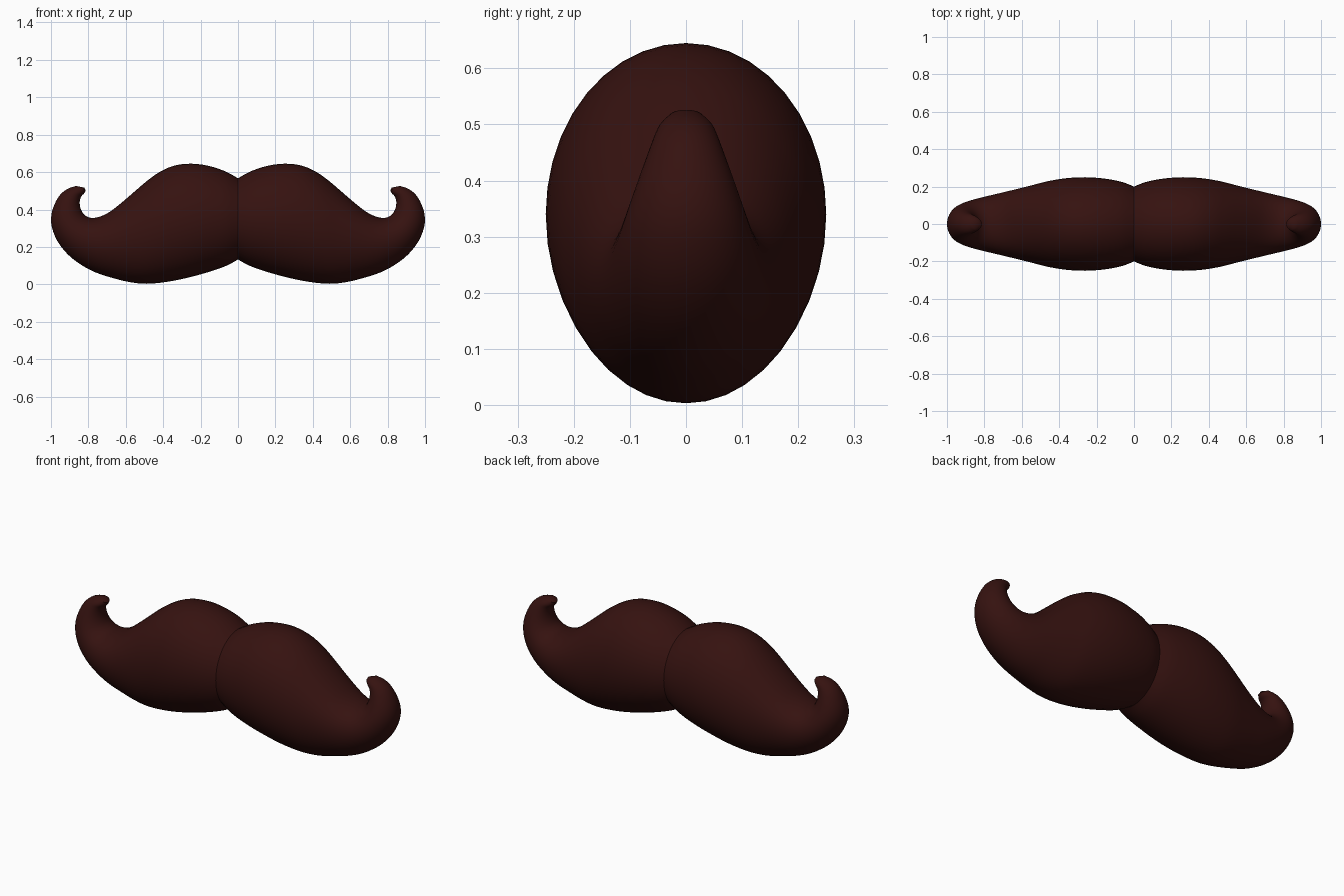
import bpy, bmesh, math
from mathutils import Vector

if "Cube" in bpy.data.objects:
    bpy.data.objects.remove(bpy.data.objects["Cube"])

# Cross-sections of one half: top x, top z, bottom x, bottom z, half depth
SECTIONS = [
    (0, .567, 0, .133, .20), (.07, .605, .06, .10, .225),
    (.16, .634, .16, .065, .243), (.25, .645, .27, .035, .25),
    (.34, .635, .38, .013, .245), (.42, .60, .49, .003, .23),
    (.49, .55, .58, .012, .21), (.56, .49, .67, .034, .19),
    (.63, .43, .76, .063, .17), (.69, .385, .84, .105, .153),
    (.745, .36, .91, .16, .137), (.79, .356, .965, .23, .122),
    (.825, .375, .995, .305, .106), (.843, .41, .998, .37, .089),
    (.846, .445, .98, .43, .072), (.838, .47, .95, .48, .058),
    (.823, .486, .91, .511, .047), (.814, .502, .865, .526, .03),
]
TIP = (.822, .517)
SIDES, STEPS = 40, 3


def spline(a, b, c, d, t):
    """Catmull-Rom blend of four numbers."""
    return .5 * (2*b + (c - a)*t + (2*a - 5*b + 4*c - d)*t*t
                 + (3*b - a - 3*c + d)*t**3)


def smooth_sections():
    n, out = len(SECTIONS), []
    for i in range(n - 1):
        p = [SECTIONS[min(max(k, 0), n - 1)] for k in range(i - 1, i + 3)]
        if i == 0:  # straight continuation at the centre crease
            p[0] = tuple(2*u - v for u, v in zip(p[1], p[2]))
        for s in range(STEPS):
            out.append([spline(*q, s / STEPS) for q in zip(*p)])
    out.append(list(SECTIONS[-1]))
    return out


# Loft elliptical rings along the curl
bm = bmesh.new()
rings = []
for tx, tz, bx, bz, d in smooth_sections():
    top, bot = Vector((tx, 0, tz)), Vector((bx, 0, bz))
    mid, axis = (top + bot) / 2, (top - bot) / 2
    ring = []
    for k in range(SIDES):
        a = 2 * math.pi * k / SIDES
        ring.append(bm.verts.new(mid + axis * math.cos(a) + Vector((0, d * math.sin(a), 0))))
    rings.append(ring)
for r0, r1 in zip(rings, rings[1:]):
    for k in range(SIDES):
        j = (k + 1) % SIDES
        bm.faces.new((r0[k], r0[j], r1[j], r1[k]))
# Rounded tip
tip = bm.verts.new((TIP[0], 0, TIP[1]))
for k in range(SIDES):
    bm.faces.new((rings[-1][k], rings[-1][(k + 1) % SIDES], tip))
bmesh.ops.recalc_face_normals(bm, faces=bm.faces)
# Make sure the open shell faces outwards
bm.faces.ensure_lookup_table()
low = min(bm.faces, key=lambda f: f.calc_center_median().z)
if low.normal.z > 0:
    bmesh.ops.reverse_faces(bm, faces=bm.faces)

mesh = bpy.data.meshes.new("moustache")
bm.to_mesh(mesh)
bm.free()
obj = bpy.data.objects.new("moustache", mesh)
bpy.context.collection.objects.link(obj)

# Dark brown colour
mat = bpy.data.materials.new("dark_brown")
mat.diffuse_color = (.036, .006, .005, 1)
mat.use_nodes = True
mat.node_tree.nodes["Principled BSDF"].inputs["Base Color"].default_value = mat.diffuse_color
mesh.materials.append(mat)

# Mirror the half, keeping the centre crease
mirror = obj.modifiers.new("mirror", 'MIRROR')
mirror.use_axis[0] = True
mirror.use_clip = True
mirror.merge_threshold = .0005

bpy.context.view_layer.objects.active = obj
obj.select_set(True)
bpy.ops.object.modifier_apply(modifier="mirror")
bpy.ops.object.shade_smooth_by_angle(angle=math.radians(40))
